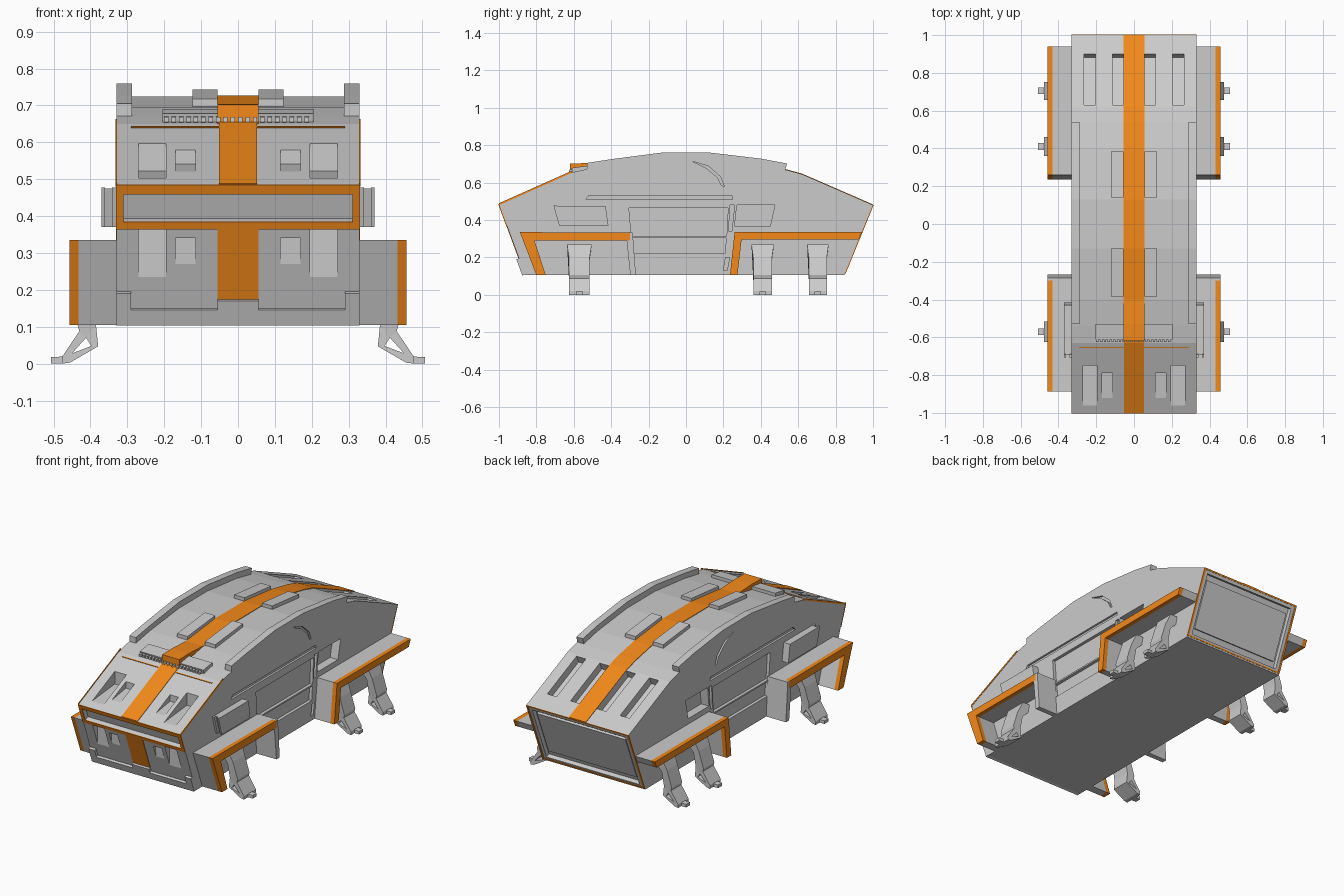
import bpy, bmesh
from mathutils import Vector

orange = bpy.data.materials.new("orange")
orange.diffuse_color = (0.9, 0.25, 0.01, 1)


def add_prism(bm, pts, a, b, axis='x'):
    """Extrude a (y,z) outline along x, or an (x,z) outline along y."""
    def place(t, p):
        return (t, p[0], p[1]) if axis == 'x' else (p[0], t, p[1])
    r0 = [bm.verts.new(place(a, p)) for p in pts]
    r1 = [bm.verts.new(place(b, p)) for p in pts]
    bm.faces.new(r0)
    bm.faces.new(r1[::-1])
    n = len(pts)
    for i in range(n):
        j = (i + 1) % n
        bm.faces.new((r0[i], r1[i], r1[j], r0[j]))


def finish(name, bm, mat=None, mirror=False):
    if mirror:
        geo = bmesh.ops.duplicate(bm, geom=bm.verts[:] + bm.edges[:] + bm.faces[:])["geom"]
        for v in geo:
            if isinstance(v, bmesh.types.BMVert):
                v.co.x *= -1
    bmesh.ops.recalc_face_normals(bm, faces=bm.faces[:])
    me = bpy.data.meshes.new(name)
    bm.to_mesh(me)
    bm.free()
    ob = bpy.data.objects.new(name, me)
    bpy.context.collection.objects.link(ob)
    if mat:
        me.materials.append(mat)
    return ob


def part(name, shapes, mat=None, mirror=False, axis='x'):
    bm = bmesh.new()
    for pts, a, b in shapes:
        add_prism(bm, pts, a, b, axis)
    return finish(name, bm, mat, mirror)


def ribbon(path, out, inn=0.002):
    """Outline of a band that follows a path, from inn below it to out above it."""
    P = [Vector(p) for p in path]
    top, low = [], []
    for i, p in enumerate(P):
        d = (P[min(i + 1, len(P) - 1)] - P[max(i - 1, 0)]).normalized()
        n = Vector((-d.y, d.x))
        top.append(p + n * out)
        low.append(p - n * inn)
    return [tuple(p) for p in top + low[::-1]]


def front(z):   # point on the lower nose face
    return (-0.86 - 0.14 * (z - 0.105) / 0.38, z)


def hood(y):    # point on the sloped hood
    return (y, 0.485 + (y + 1) * 0.165 / 0.37)


def rear(z):    # point on the tail face
    return (0.847 + 0.153 * (z - 0.105) / 0.375, z)


def tail(y):    # point on the sloped rear deck
    return (y, 0.645 - (y - 0.62) * 0.165 / 0.38)


roof = [(-0.63, 0.65), (-0.54, 0.67), (-0.4, 0.695), (-0.13, 0.724),
        (0.13, 0.724), (0.4, 0.695), (0.54, 0.667), (0.62, 0.645)]
body = part("hull", [([front(0.105), (-1, 0.485)] + roof + [(1, 0.48), rear(0.105)], -0.33, 0.33)])

# Recesses: wedge vents, deck slots, nose and tail panels, doors and side grooves
cut = bmesh.new()
for s in (-1, 1):
    for x0, x1, ya, yb, za, zb in ((0.195, 0.27, -0.96, -0.75, 0.235, 0.363),
                                   (0.115, 0.17, -0.92, -0.79, 0.27, 0.34)):
        a, b = hood(ya), hood(yb)
        add_prism(cut, [a, (b[0], a[1] + 0.02), b, (a[0], b[1] + 0.03)], s * x0, s * x1)
        a, b = front(za), front(zb)
        add_prism(cut, [a, (a[0] - 0.005, b[1]), b, (b[0] - 0.03, a[1])], s * x0, s * x1)
    for x0, x1 in ((0.055, 0.115), (0.205, 0.265)):
        add_prism(cut, ribbon([tail(0.63), tail(0.9)], 0.03, 0.045), s * x0, s * x1)
    for pts, depth in (
            ([(-0.305, 0.465), (0.225, 0.465), (0.217, 0.312), (-0.292, 0.312)], 0.018),
            ([(-0.29, 0.303), (0.215, 0.303), (0.208, 0.22), (-0.28, 0.22)], 0.018),
            ([(0.272, 0.48), (0.475, 0.48), (0.45, 0.367), (0.26, 0.367)], 0.05),
            ([(-0.535, 0.51), (-0.52, 0.53), (0.245, 0.53), (0.25, 0.51)], 0.012),
            ([(0.236, 0.48), (0.26, 0.48), (0.245, 0.34), (0.228, 0.34)], 0.015),
            ([(0.212, 0.2), (0.233, 0.2), (0.22, 0.13), (0.2, 0.13)], 0.015),
            ([(0.03, 0.715), (0.12, 0.688), (0.185, 0.63), (0.205, 0.58),
              (0.19, 0.585), (0.17, 0.625), (0.11, 0.677)], 0.012)):
        add_prism(cut, pts, s * (0.33 - depth), s * 0.36)
add_prism(cut, ribbon([front(0.385), front(0.46)], 0.03, 0.025), -0.31, 0.31)
add_prism(cut, ribbon([rear(0.455), rear(0.13)], 0.03, 0.025), -0.3, 0.3)
cutter = finish("recess_cutter", cut)
cutter.hide_render = True
mod = body.modifiers.new("recesses", 'BOOLEAN')
mod.operation = 'DIFFERENCE'
mod.solver = 'EXACT'
mod.object = cutter
bpy.context.view_layer.objects.active = body
bpy.ops.object.modifier_apply(modifier="recesses")
bpy.data.objects.remove(cutter, do_unlink=True)

# Orange centre stripe over nose, hood, roof and rear deck
part("centre_stripe", [
    (ribbon([front(0.175), front(0.365)], 0.003), -0.055, 0.055),
    (ribbon([(-1, 0.485), hood(-0.63)], 0.003), -0.052, 0.052),
    (ribbon(roof + [(1, 0.48)], 0.003), -0.055, 0.055),
    ([(-0.62, 0.655), (-0.62, 0.702), (-0.53, 0.704), (-0.4, 0.698), (-0.53, 0.665)], -0.055, 0.055),
], orange)

# Orange frames around the nose panel and tail panel, and hood edging
part("nose_frame", [
    (ribbon([front(0.365), front(0.385)], 0.004), -0.331, 0.331),
    (ribbon([front(0.46), front(0.485)], 0.004), -0.331, 0.331),
    (ribbon([front(0.385), front(0.46)], 0.004), -0.331, -0.31),
    (ribbon([front(0.385), front(0.46)], 0.004), 0.31, 0.331)], orange)
part("tail_frame", [
    (ribbon([rear(0.48), rear(0.472)], 0.003), -0.331, 0.331),
    (ribbon([rear(0.12), rear(0.113)], 0.003), -0.331, 0.331),
    (ribbon([rear(0.472), rear(0.12)], 0.003), -0.331, -0.32),
    (ribbon([rear(0.472), rear(0.12)], 0.003), 0.32, 0.331)], orange)
part("hood_edging", [(ribbon([hood(-1), hood(-0.61)], 0.004, 0.006), 0.328, 0.332)], orange, True)
part("hood_seam", [(ribbon([hood(-0.655), hood(-0.65)], 0.003), -0.29, 0.29)], orange)
part("tail_door", [(ribbon([rear(0.425), rear(0.165)], -0.012, 0.03), -0.285, 0.285)])

# Stepped front skirt
part("front_skirt", [
    (ribbon([front(0.108), front(0.175)], 0.015), -0.055, 0.055),
    (ribbon([front(0.108), front(0.15)], 0.015), 0.055, 0.29),
    (ribbon([front(0.108), front(0.15)], 0.015), -0.29, -0.055),
    (ribbon([front(0.108), front(0.195)], 0.015), 0.29, 0.33),
    (ribbon([front(0.108), front(0.195)], 0.015), -0.33, -0.29)])

# Roof edge rails and raised roof pads
rail = [(-0.53, 0.705), (-0.4, 0.725), (-0.13, 0.76), (0.13, 0.76), (0.4, 0.728), (0.54, 0.702)]
part("roof_rail", [(rail + [(0.53, 0.665), (0.13, 0.715), (-0.13, 0.715), (-0.53, 0.665)],
                    0.288, 0.33)], None, True)
part("roof_pads", [
    ([(0.14, 0.715), (0.14, 0.743), (0.385, 0.718), (0.385, 0.69)], 0.056, 0.123),
    ([(-0.385, 0.69), (-0.385, 0.718), (-0.13, 0.743), (-0.13, 0.715)], 0.056, 0.123)], None, True)

# Light bar with a row of small teeth
part("light_bar", [([(-0.605, 0.65), (-0.612, 0.678), (-0.53, 0.69), (-0.53, 0.66)], -0.205, 0.205)])
part("light_bar_teeth", [([(-0.625, 0.655), (-0.625, 0.668), (-0.6, 0.672), (-0.6, 0.65)],
                          -0.2 + i * 0.02, -0.188 + i * 0.02) for i in range(20)])

# Side intake pods with an open front rim
pod = part("side_pod", [([(-0.69, 0.475), (-0.43, 0.475), (-0.415, 0.37), (-0.66, 0.37)], 0.325, 0.37),
                        ([(-0.708, 0.477), (-0.69, 0.477), (-0.66, 0.37), (-0.678, 0.37)], 0.325, 0.342),
                        ([(-0.708, 0.477), (-0.69, 0.477), (-0.66, 0.37), (-0.678, 0.37)], 0.36, 0.37)],
           None, True)

# Fenders: grey shell with an orange outer band of the same outline
front_arch = [(-0.888, 0.335), (-0.3, 0.332), (-0.295, 0.29), (-0.81, 0.29), (-0.75, 0.105), (-0.80, 0.105)]
rear_arch = [(0.94, 0.335), (0.26, 0.335), (0.235, 0.105), (0.275, 0.105), (0.297, 0.295), (0.922, 0.295)]
part("front_fender", [(front_arch, 0.325, 0.432),
                      ([(-0.3, 0.332), (-0.285, 0.332), (-0.268, 0.105), (-0.298, 0.105), (-0.317, 0.29),
                        (-0.3, 0.29)], 0.325, 0.457)], None, True)
part("rear_fender", [(rear_arch, 0.325, 0.432)], None, True)
part("front_fender_trim", [(front_arch, 0.432, 0.457)], orange, True)
part("rear_fender_trim", [(rear_arch, 0.432, 0.457)], orange, True)

# Landing legs: curved upper arm, open triangular ankle, foot with toe
arm = [(0.325, 0.27), (0.375, 0.27), (0.405, 0.2), (0.435, 0.105), (0.43, 0.088), (0.412, 0.07),
       (0.385, 0.105), (0.37, 0.185), (0.325, 0.23)]
ankle = [[(0.385, 0.105), (0.412, 0.07), (0.397, 0.048), (0.379, 0.047)],
         [(0.379, 0.047), (0.397, 0.048), (0.45, 0.028), (0.455, 0.003)],
         [(0.412, 0.07), (0.43, 0.088), (0.476, 0.02), (0.45, 0.028)],
         [(0.45, 0.028), (0.476, 0.02), (0.476, 0), (0.455, 0.003)]]
toe = [(0.474, 0), (0.507, 0), (0.507, 0.018), (0.474, 0.019)]
for name, y, w in (("front_leg", -0.57, 0.055), ("middle_leg", 0.41, 0.05), ("rear_leg", 0.705, 0.048)):
    leg = part(name, [(q, y - w, y + w) for q in [arm] + ankle] + [(toe, y - 0.018, y + 0.018)],
               None, True, 'y')
    for v in leg.data.vertices:
        if v.co.z > 0.25:
            v.co.y = y + (v.co.y - y) * 1.2
